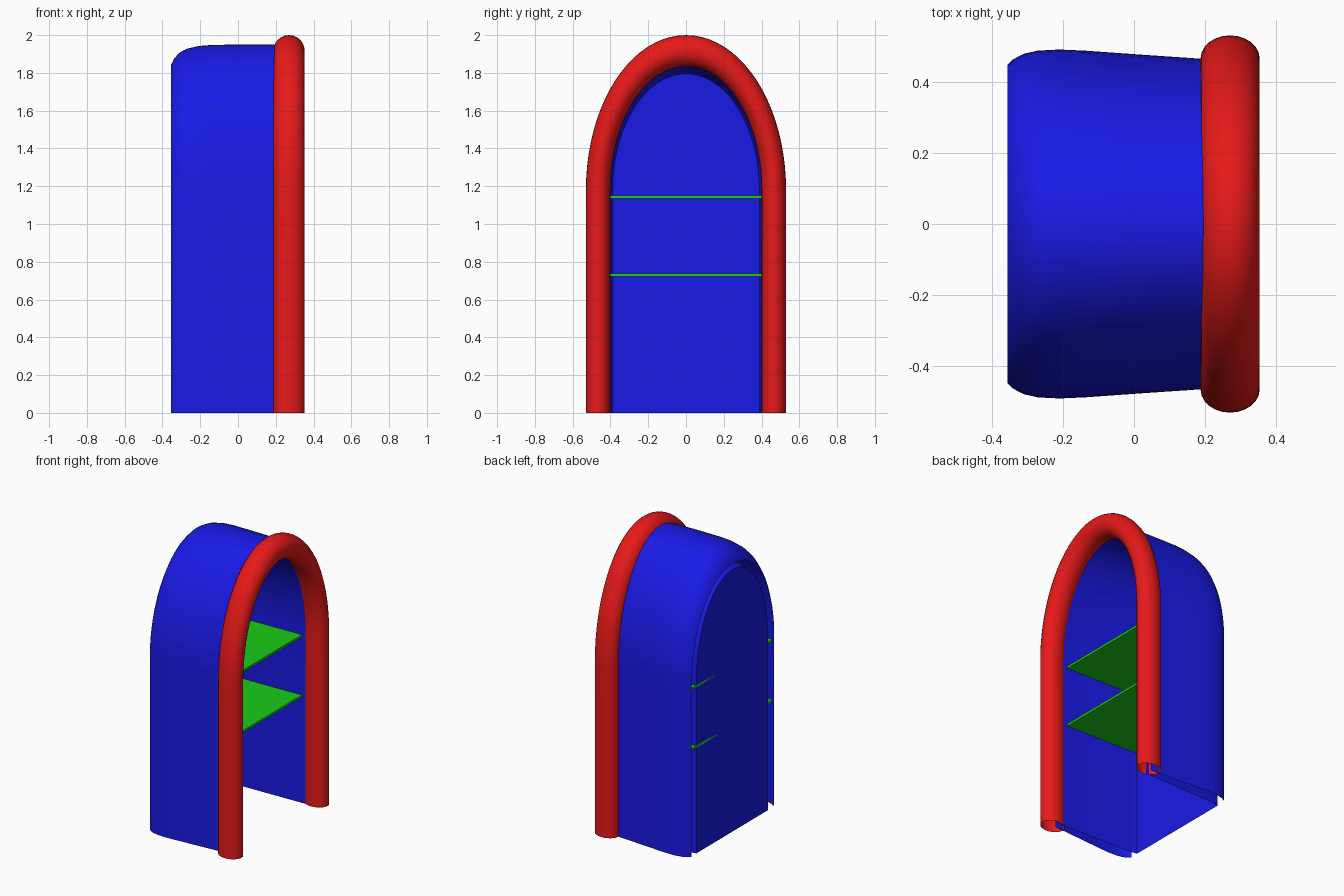
import bpy, bmesh, math

if "Cube" in bpy.data.objects:
    bpy.data.objects.remove(bpy.data.objects["Cube"])

SPRING = 1.18   # height where the straight sides turn into the arch


def material(name, rgb):
    m = bpy.data.materials.new(name)
    m.diffuse_color = (*rgb, 1)
    m.use_nodes = True
    m.node_tree.nodes["Principled BSDF"].inputs["Base Color"].default_value = m.diffuse_color
    return m


BLUE = material("blue", (0.01, 0.01, 0.8))
RED = material("red", (0.8, 0.01, 0.01))
GREEN = material("green", (0.01, 0.6, 0.01))


def finish(name, bm, mat, smooth=True):
    bmesh.ops.recalc_face_normals(bm, faces=bm.faces)
    me = bpy.data.meshes.new(name)
    bm.to_mesh(me)
    bm.free()
    ob = bpy.data.objects.new(name, me)
    bpy.context.collection.objects.link(ob)
    me.materials.append(mat)
    if smooth:
        bpy.ops.object.select_all(action='DESELECT')
        ob.select_set(True)
        bpy.context.view_layer.objects.active = ob
        bpy.ops.object.shade_smooth_by_angle(angle=math.radians(40))
    return ob


def arch(half, top, n=40, legs=4):
    """Points (y, z) up one leg, over the elliptical arch and down the other."""
    left = [(-half, SPRING * i / legs) for i in range(legs)]
    curve = [(-half * math.cos(math.pi * i / n),
              SPRING + (top - SPRING) * math.sin(math.pi * i / n)) for i in range(n + 1)]
    right = [(-y, z) for y, z in reversed(left)]
    return left + curve + right


def bridge(bm, rings, closed=False):
    for a, b in zip(rings, rings[1:]):
        for i in range(len(a) if closed else len(a) - 1):
            j = (i + 1) % len(a)
            bm.faces.new((a[i], a[j], b[j], b[i]))


def arch_shell(name, sections, cap=False):
    """Loft arches given as (x, half width, top height)."""
    bm = bmesh.new()
    rings = [[bm.verts.new((x, y, z)) for y, z in arch(h, t)] for x, h, t in sections]
    bridge(bm, rings)
    if cap:
        bm.faces.new(rings[-1])
    return finish(name, bm, BLUE)


# Outer cover, curling inward at its back rim
arch_shell("outer_cover", [
    (0.25, 0.460, 1.95), (0.0, 0.477, 1.95), (-0.14, 0.487, 1.948),
    (-0.21, 0.490, 1.942), (-0.27, 0.487, 1.928), (-0.31, 0.478, 1.907),
    (-0.34, 0.462, 1.873), (-0.355, 0.447, 1.84)])

# Inner liner with its flat back panel
arch_shell("inner_liner", [
    (0.25, 0.412, 1.855), (-0.30, 0.397, 1.815), (-0.35, 0.388, 1.795)], cap=True)

# Front tube: round sweep along the arch, squeezed in y
SQUEEZE, R, SIDES = 0.78, 0.083, 24
path = arch(0.465 / SQUEEZE, 1.917)
bm = bmesh.new()
rings = []
for i, (y, z) in enumerate(path):
    y0, z0 = path[max(i - 1, 0)]
    y1, z1 = path[min(i + 1, len(path) - 1)]
    length = math.hypot(y1 - y0, z1 - z0)
    ny, nz = -(z1 - z0) / length, (y1 - y0) / length
    ring = []
    for k in range(SIDES):
        a = 2 * math.pi * k / SIDES
        c = R * math.cos(a)
        ring.append(bm.verts.new((0.27 + R * math.sin(a), (y + ny * c) * SQUEEZE, z + nz * c)))
    rings.append(ring)
bridge(bm, rings, closed=True)
finish("front_tube", bm, RED)

# Two thin shelves
for name, z in (("lower_shelf", 0.73), ("upper_shelf", 1.143)):
    bm = bmesh.new()
    bmesh.ops.create_cube(bm, size=1)
    bmesh.ops.scale(bm, verts=bm.verts, vec=(0.546, 0.87, 0.016))
    bmesh.ops.translate(bm, verts=bm.verts, vec=(-0.077, 0, z))
    finish(name, bm, GREEN, smooth=False)
